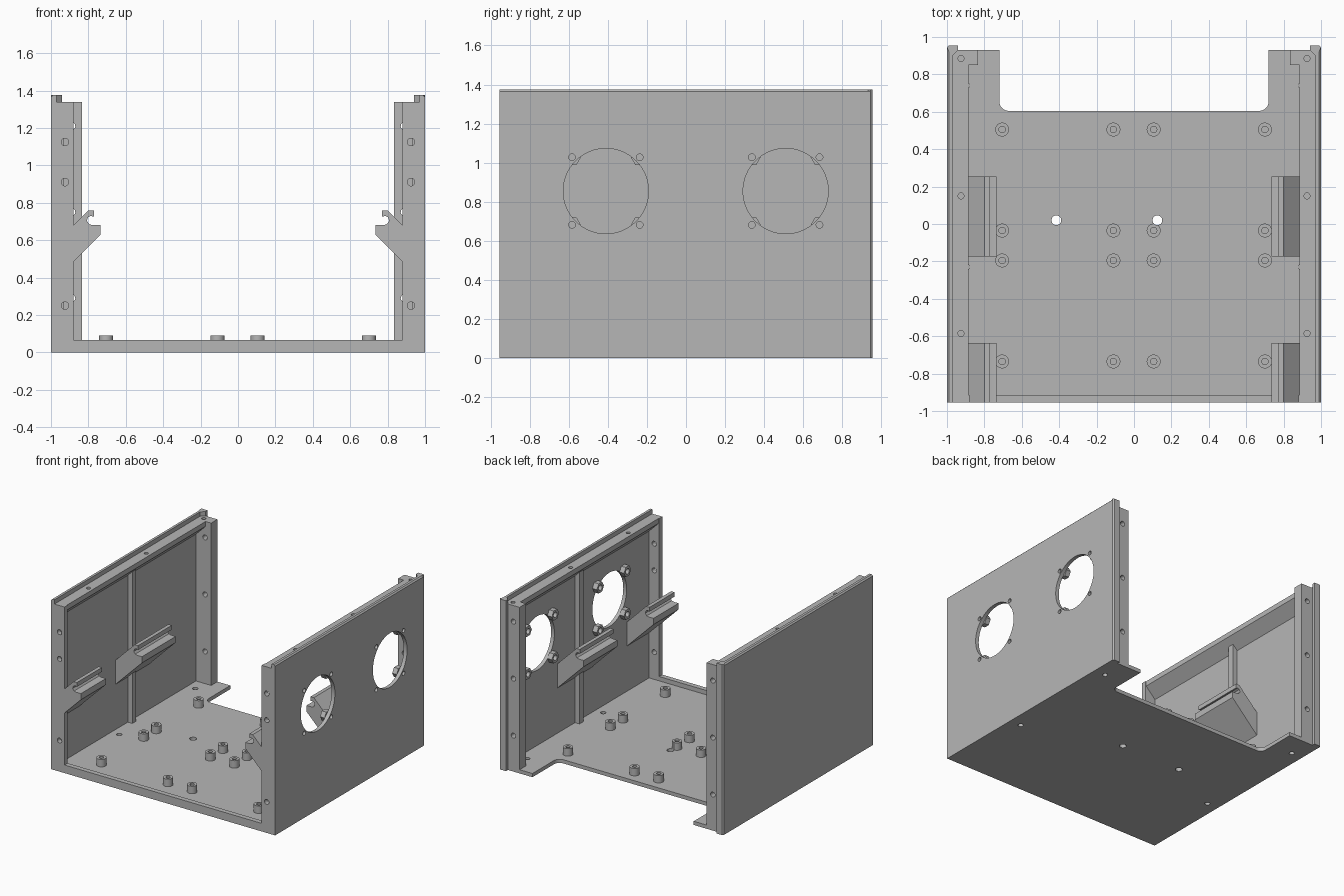
import bpy, bmesh, math

old = bpy.data.objects.get("Cube")
if old:
    bpy.data.objects.remove(old, do_unlink=True)

GREY = (0.47, 0.47, 0.47, 1)
mat = bpy.data.materials.new("plain grey")
mat.use_nodes = True
mat.diffuse_color = GREY
mat.node_tree.nodes["Principled BSDF"].inputs["Base Color"].default_value = GREY
parts = []


def rect(a0, a1, b0, b1):
    return [(a0, b0), (a1, b0), (a1, b1), (a0, b1)]


def circle(a, b, r, n=32):
    return [(a + r * math.cos(2 * math.pi * i / n),
             b + r * math.sin(2 * math.pi * i / n)) for i in range(n)]


def prism(name, outlines, axis, lo, hi, side=1):
    """Extrude flat outlines along an axis; side=-1 mirrors in x."""
    bm = bmesh.new()

    def place(a, b, t):
        p = {"x": (t, a, b), "y": (a, t, b), "z": (a, b, t)}[axis]
        return bm.verts.new((p[0] * side, p[1], p[2]))

    for pts in outlines:
        low = [place(a, b, lo) for a, b in pts]
        high = [place(a, b, hi) for a, b in pts]
        bm.faces.new(low)
        bm.faces.new(high)
        for i in range(len(pts)):
            j = (i + 1) % len(pts)
            bm.faces.new((low[i], low[j], high[j], high[i]))
    bmesh.ops.recalc_face_normals(bm, faces=bm.faces)
    me = bpy.data.meshes.new(name)
    bm.to_mesh(me)
    bm.free()
    me.materials.append(mat)
    ob = bpy.data.objects.new(name, me)
    bpy.context.collection.objects.link(ob)
    parts.append(ob)
    return ob


def cut(ob, outlines, axis, lo, hi, side=1):
    """Subtract extruded outlines from a part and bake the result."""
    tool = prism("cutter", outlines, axis, lo, hi, side)
    tool.hide_render = True
    parts.remove(tool)
    mod = ob.modifiers.new("cut", "BOOLEAN")
    mod.operation = "DIFFERENCE"
    mod.solver = "EXACT"
    mod.object = tool
    dg = bpy.context.evaluated_depsgraph_get()
    me = bpy.data.meshes.new_from_object(ob.evaluated_get(dg))
    ob.modifiers.clear()
    ob.data = me
    bpy.data.objects.remove(tool, do_unlink=True)


FRONT, BACK, TOP, FLOOR = -0.955, 0.93, 1.34, 0.03

# Floor with a rounded rear cut-out
fillet = [(0.67 + 0.05 * math.sin(t), 0.655 - 0.05 * math.cos(t))
          for t in [math.pi / 2 * i / 8 for i in range(9)]]
half = [(0.97, FRONT), (0.97, BACK), (0.72, BACK)] + fillet[::-1]
floor = prism("floor", [half + [(-x, y) for x, y in half[::-1]]], "z", 0, FLOOR)
cable_holes = [circle(x, 0.02, 0.026) for x in (-0.415, 0.125)]
foot_holes = [circle(x, y, 0.02) for x in (-0.9, 0.9) for y in (-0.23, 0.74)]
cut(floor, cable_holes + foot_holes, "z", -0.1, 0.2)
prism("front_sill", [rect(-0.88, 0.88, FRONT, -0.915)], "z", 0, 0.065)

# Standoffs
spots = [(x, y) for x in (-0.705, -0.11, 0.105, 0.7)
         for y in (-0.735, -0.195, -0.035, 0.505)]
standoffs = prism("standoffs", [circle(x, y, 0.037) for x, y in spots],
                  "z", FLOOR, 0.09)
cut(standoffs, [circle(x, y, 0.017) for x, y in spots], "z", 0.04, 0.2)
cut(standoffs, cable_holes[1:], "z", 0, 0.2)

wall_section = [(0.97, 0), (1, 0), (1, 1.365), (0.99, 1.375), (0.97, 1.375)]
flange_section = [(0.975, TOP), (0.885, TOP), (0.885, 1.3), (0.975, 1.21)]
rail_section = [(0.975, 0.39), (0.735, 0.63), (0.735, 0.68), (0.775, 0.68),
                (0.795, 0.685), (0.808, 0.703), (0.802, 0.722), (0.787, 0.73),
                (0.77, 0.725), (0.77, 0.76), (0.8, 0.76), (0.975, 0.585)]
lip_plan = [(0.97, 0.9), (0.94, BACK), (0.94, 0.955), (0.99, 0.955),
            (1, 0.945), (0.98, 0.9)]

# Fan openings
fans = [(-0.41, 0.855), (0.51, 0.855)]
screws = [(y + i * 0.173, z + j * 0.173) for y, z in fans
          for i in (-1, 1) for j in (-1, 1)]

for side, label in ((1, "left"), (-1, "right")):
    # Side wall
    wall = prism(label + "_wall", [wall_section], "y", FRONT, 0.945, side)
    if side == 1:
        cut(wall, [circle(y, z, 0.218, 64) for y, z in fans], "x", 0.9, 1.1)
        cut(wall, [circle(y, z, 0.017) for y, z in screws], "x", 0.9, 1.1)
        bosses = prism("fan_screw_bosses",
                       [circle(y, z, 0.045, 6) for y, z in screws], "x", 0.93, 0.97)
        cut(bosses, [circle(y, z, 0.022) for y, z in screws], "x", 0.9, 1.1)
    prism(label + "_rear_lip", [lip_plan], "z", 0, 1.375, side)

    # Front post with screw holes
    post = prism(label + "_front_post", [rect(0.88, 0.97, FRONT, -0.915)],
                 "z", 0, TOP, side)
    cut(post, [circle(0.925, z, 0.02) for z in (0.25, 0.91, 1.125)],
        "y", -1.1, -0.8, side)

    # Rear post with screw holes
    post = prism(label + "_rear_post", [rect(0.835, 0.97, 0.85, BACK)],
                 "z", FLOOR, TOP, side)
    cut(post, [circle(0.89, z, 0.02) for z in (0.29, 0.75, 1.21)],
        "y", 0.8, 1.1, side)
    cut(post, [circle(0.925, 0.885, 0.016)], "z", 1.28, 1.5, side)

    # Top flange and wall rib
    flange = prism(label + "_top_flange", [flange_section], "y", -0.915, 0.85, side)
    cut(flange, [circle(0.925, y, 0.016) for y in (-0.585, 0.15)],
        "z", 1.29, 1.5, side)
    prism(label + "_wall_rib", [rect(0.93, 0.97, -0.02, 0.03)],
          "z", FLOOR, 1.27, side)

    # Hooked support rails
    for place, y0, y1 in (("front", FRONT, -0.635), ("middle", -0.175, 0.255)):
        prism(label + "_" + place + "_rail", [rail_section], "y", y0, y1, side)

# Smooth round holes, keep hard edges
for ob in bpy.context.view_layer.objects:
    ob.select_set(ob in parts)
bpy.context.view_layer.objects.active = parts[0]
bpy.ops.object.shade_smooth_by_angle(angle=math.radians(30))
